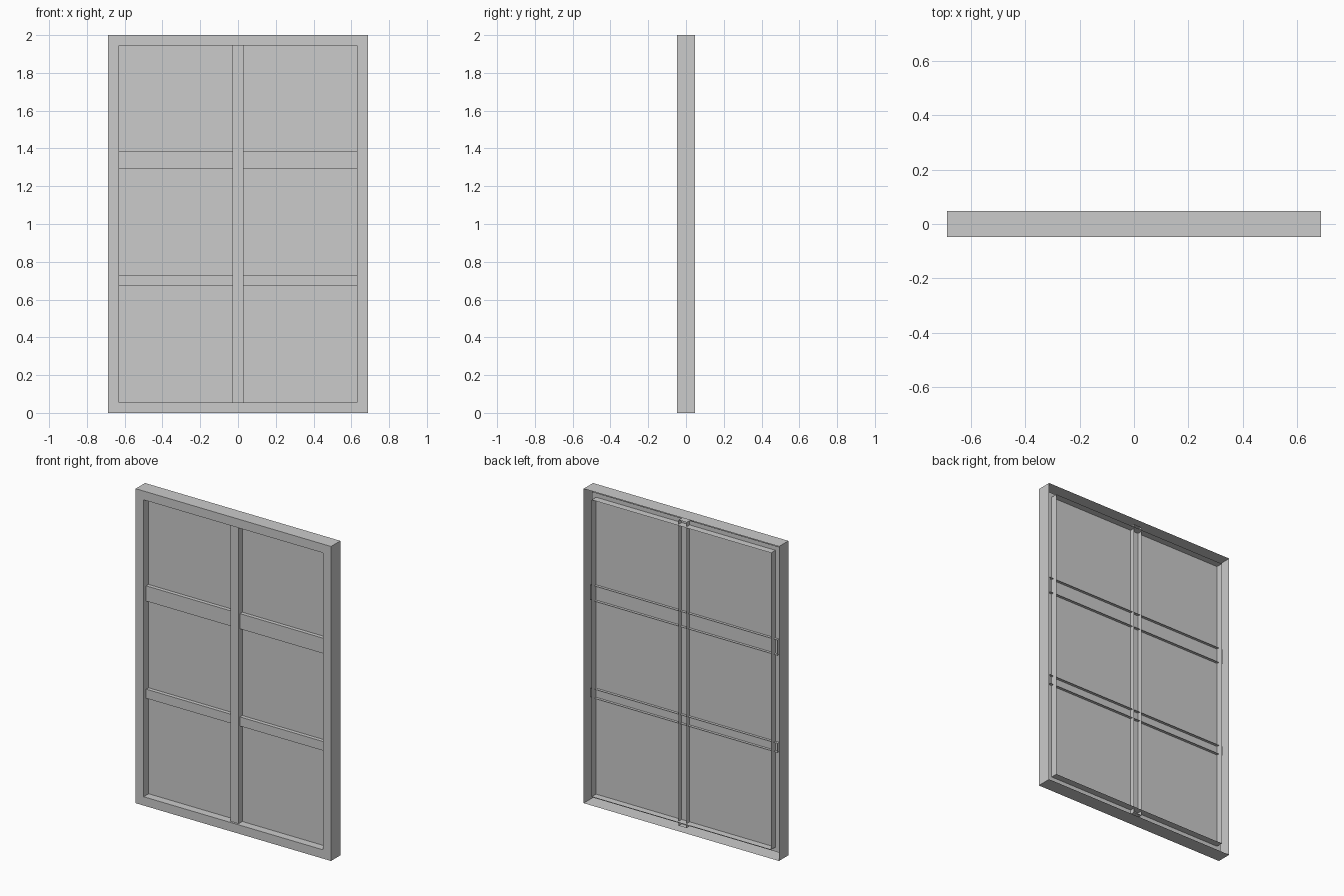
import bpy, bmesh

if "Cube" in bpy.data.objects:
    bpy.data.objects.remove(bpy.data.objects["Cube"])

W, H, D = 0.687, 2.0, 0.047     # half width, height, half depth
BORDER = 0.056                  # visible width of the outer frame
TUCK = 0.028                    # how far panel and bars stop inside the frame


def finish(name, bm):
    mesh = bpy.data.meshes.new(name)
    bm.to_mesh(mesh)
    bm.free()
    ob = bpy.data.objects.new(name, mesh)
    bpy.context.collection.objects.link(ob)
    return ob


def rect(bm, inset, y):
    x, z0, z1 = W - inset, inset, H - inset
    return [bm.verts.new(p) for p in ((-x, y, z0), (x, y, z0), (x, y, z1), (-x, y, z1))]


def open_bar(name, x, z0, z1, y):
    """Box-shaped bar with its back side left open."""
    bm = bmesh.new()
    bmesh.ops.create_cube(bm, size=1)
    for v in bm.verts:
        v.co.x *= 2 * x
        v.co.y *= 2 * y
        v.co.z = z0 + (v.co.z + 0.5) * (z1 - z0)
    bm.normal_update()
    back = [f for f in bm.faces if f.normal.y > 0.9]
    bmesh.ops.delete(bm, geom=back, context='FACES')
    return finish(name, bm)


# Outer frame: channel section (outer wall, front, inner wall), open at the back
bm = bmesh.new()
loops = [rect(bm, 0, D), rect(bm, 0, -D), rect(bm, BORDER, -D), rect(bm, BORDER, D)]
for a, b in zip(loops, loops[1:]):
    for i in range(4):
        j = (i + 1) % 4
        bm.faces.new((a[i], a[j], b[j], b[i]))
bmesh.ops.recalc_face_normals(bm, faces=bm.faces)
bm.normal_update()
front = next(f for f in bm.faces if abs(f.normal.y) > 0.9)
if front.normal.y > 0:
    bmesh.ops.reverse_faces(bm, faces=bm.faces)
finish("outer_frame", bm)

# Flat pane
bm = bmesh.new()
bm.faces.new(rect(bm, TUCK, 0.003))
finish("pane", bm)

# Centre upright and the two cross rails
open_bar("centre_upright", 0.028, TUCK, H - TUCK, 0.034)
open_bar("upper_rail", W - TUCK, 1.29, 1.387, 0.021)
open_bar("lower_rail", W - TUCK, 0.672, 0.73, 0.021)
